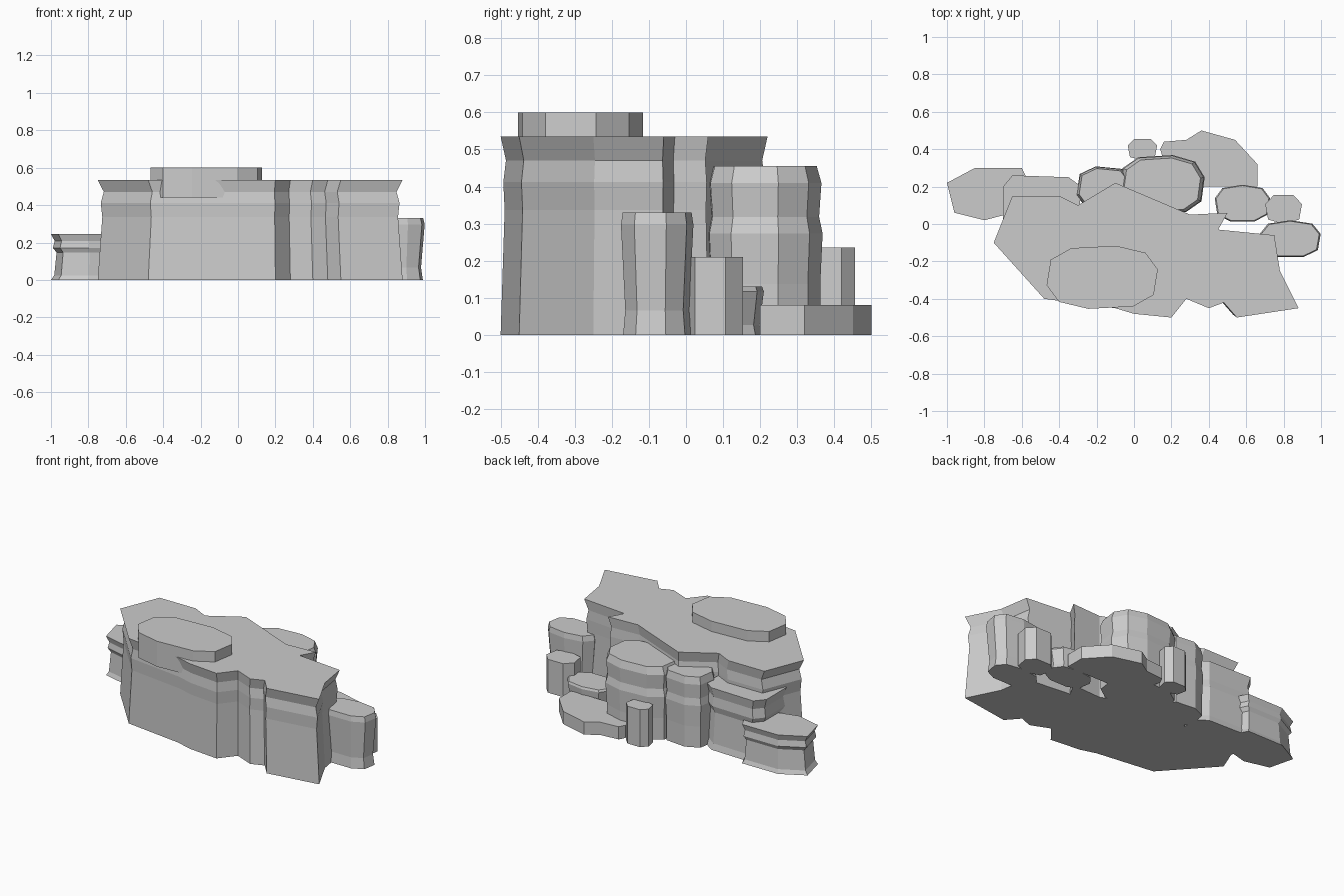
import bpy
import bmesh
from math import cos, sin, tau, copysign

cube = bpy.data.objects.get("Cube")
if cube:
    bpy.data.objects.remove(cube)

# Weathering profiles: (fraction of height, outline scale)
block = [(0, 1), (1, 1)]
cliff = [(0, 1), (.63, .97), (.77, .98), (.88, .96), (1, 1)]
grooved = [(0, 1), (.1, .93), (.6, .88), (.7, .96), (.85, .92), (1, 1)]
stepped = [(0, .96), (.3, .96), (.6, 1), (.7, .94), (.9, .98), (1, .9)]
footed = [(0, .94), (.2, .88), (.9, 1), (1, .95)]


def fullness(value):
    """Push a sine or cosine outward so that an oval becomes squarer."""
    return copysign(abs(value) ** .75, value)


def oval(center_x, center_y, radius_x, radius_y, sides):
    """Return a squarish oval outline with the given number of sides."""
    angles = [tau * (step + .25) / sides for step in range(sides)]
    return [(center_x + radius_x * fullness(cos(angle)),
             center_y + radius_y * fullness(sin(angle))) for angle in angles]


def rock(name, outline, profile, height, base=0):
    """Stack scaled copies of an outline into a closed, flat-topped rock."""
    xs, ys = zip(*outline)
    middle_x = (min(xs) + max(xs)) / 2
    middle_y = (min(ys) + max(ys)) / 2
    bm = bmesh.new()
    rings = []
    for fraction, scale in profile:
        rings.append([bm.verts.new((middle_x + (x - middle_x) * scale,
                                    middle_y + (y - middle_y) * scale,
                                    base + height * fraction))
                      for x, y in outline])
    for lower, upper in zip(rings, rings[1:]):
        for i in range(len(outline)):
            bm.faces.new((lower[i - 1], lower[i], upper[i], upper[i - 1]))
    bm.faces.new(rings[0])
    bm.faces.new(rings[-1])
    bmesh.ops.recalc_face_normals(bm, faces=bm.faces)
    mesh = bpy.data.meshes.new(name)
    bm.to_mesh(mesh)
    bm.free()
    obj = bpy.data.objects.new(name, mesh)
    bpy.context.collection.objects.link(obj)


# Large central plateau with a weathered groove below its rim
plateau_back = [(-.75, -.1), (-.65, .15), (-.4, .15), (-.3, .1), (-.1, .22),
                (.3, .05), (.5, .06), (.45, -.03), (.75, -.06)]
plateau_front = [(.78, -.25), (.88, -.45), (.55, -.5), (.48, -.42), (.4, -.45),
                 (.28, -.4), (.2, -.5), (0, -.48), (-.1, -.45), (-.48, -.4)]
rock("main_plateau", plateau_back + plateau_front, cliff, height=.535)

# Cap slab lying on the plateau
rock("cap_slab", oval(-.17, -.285, .3, .17, sides=10), block,
     height=.16, base=.44)

# Ledges at the right end
outer_ledge = [(-1, .22), (-.85, .3), (-.6, .3), (-.5, .1), (-.8, .02), (-.96, .06)]
inner_ledge = [(-.7, .2), (-.65, .26), (-.35, .25), (-.28, .2), (-.3, 0), (-.7, 0)]
rock("right_outer_ledge", outer_ledge, grooved, height=.245)
rock("right_inner_ledge", inner_ledge, grooved, height=.39)

# Twin stepped bluffs at the back
rock("back_bluff", oval(.15, .21, .23, .16, sides=10), stepped, height=.455)
rock("back_side_bluff", oval(-.16, .19, .15, .12, sides=8), stepped, height=.44)

# Low shelf and the short column beside it
shelf = [(.14, .4), (.16, .44), (.28, .45), (.36, .5), (.54, .45),
         (.66, .32), (.66, .2), (.2, .2)]
rock("back_shelf", shelf, block, height=.08)
rock("back_column", oval(.045, .4, .08, .06, sides=7), block, height=.235)

# Small rocks at the left end
rock("shelf_boulder", oval(.58, .11, .15, .1, sides=9), footed, height=.13)
rock("left_column", oval(.8, .08, .1, .08, sides=7), block, height=.21)
rock("left_tall_rock", oval(.835, -.08, .165, .1, sides=9), footed, height=.33)
